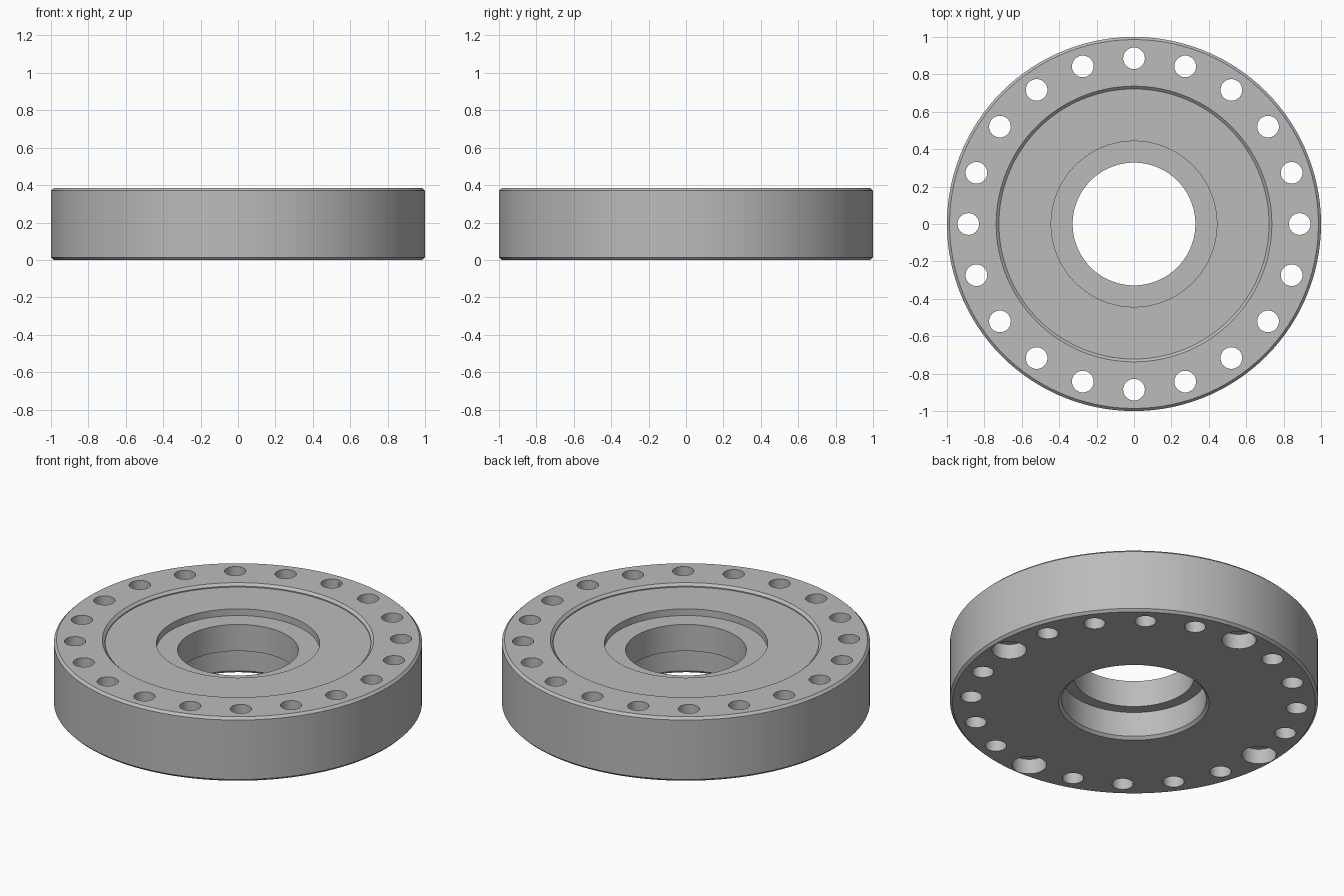
import bpy, bmesh
from math import pi, cos, sin, radians

default = bpy.data.objects.get("Cube")
if default:
    bpy.data.objects.remove(default, do_unlink=True)

HEIGHT = 0.384
BOLT_RADIUS = 0.886
HOLES = 20

# Bare metal
metal = bpy.data.materials.new("grey metal")
metal.use_nodes = True
colour = (0.5, 0.5, 0.5, 1)
metal.diffuse_color = colour
metal.node_tree.nodes["Principled BSDF"].inputs["Base Color"].default_value = colour


def lathe(name, profile, steps):
    """Revolve a closed (radius, z) profile about the z axis."""
    bm = bmesh.new()
    rings = []
    for i in range(steps):
        a = 2 * pi * i / steps
        rings.append([bm.verts.new((r * cos(a), r * sin(a), z)) for r, z in profile])
    n = len(profile)
    for i in range(steps):
        a, b = rings[i], rings[(i + 1) % steps]
        for j in range(n):
            k = (j + 1) % n
            bm.faces.new((a[j], b[j], b[k], a[k]))
    bmesh.ops.recalc_face_normals(bm, faces=bm.faces)
    mesh = bpy.data.meshes.new(name)
    bm.to_mesh(mesh)
    bm.free()
    obj = bpy.data.objects.new(name, mesh)
    bpy.context.collection.objects.link(obj)
    mesh.materials.append(metal)
    return obj


def drill(target, name, count, radius, bottom, top):
    """Cut a ring of vertical holes on the bolt circle."""
    bm = bmesh.new()
    for i in range(count):
        a = 2 * pi * i / count
        made = bmesh.ops.create_cone(bm, cap_ends=True, segments=32, radius1=radius,
                                     radius2=radius, depth=top - bottom)
        bmesh.ops.translate(bm, verts=made["verts"], vec=(
            BOLT_RADIUS * cos(a), BOLT_RADIUS * sin(a), (top + bottom) / 2))
    mesh = bpy.data.meshes.new(name)
    bm.to_mesh(mesh)
    bm.free()
    mesh.materials.append(metal)
    cutter = bpy.data.objects.new(name, mesh)
    cutter.hide_render = True
    bpy.context.collection.objects.link(cutter)
    cut = target.modifiers.new(name, "BOOLEAN")
    cut.operation = "DIFFERENCE"
    cut.solver = "EXACT"
    cut.object = cutter
    bpy.context.view_layer.objects.active = target
    bpy.ops.object.modifier_apply(modifier=cut.name)
    bpy.data.objects.remove(cutter, do_unlink=True)


# Flange body: chamfered rim, shallow top recess, stepped bore
chamfer = 0.014
recess = HEIGHT - 0.02
seat = HEIGHT - 0.06
shoulder = 0.165
flange = lathe("flange_body", [
    (0.409, 0), (1 - chamfer, 0), (1, chamfer),
    (1, HEIGHT - chamfer), (1 - chamfer, HEIGHT),
    (0.737, HEIGHT), (0.722, HEIGHT - chamfer), (0.722, recess),
    (0.443, recess), (0.443, seat),
    (0.328, seat), (0.328, shoulder),
    (0.393, shoulder), (0.393, 0.016)], 120)

# Bolt holes, with four counterbores underneath
drill(flange, "bolt_holes", HOLES, 0.058, -0.1, HEIGHT + 0.1)
drill(flange, "counterbores", 4, 0.094, -0.1, 0.09)

bpy.ops.object.select_all(action="DESELECT")
flange.select_set(True)
bpy.context.view_layer.objects.active = flange
bpy.ops.object.shade_smooth_by_angle(angle=radians(30))
